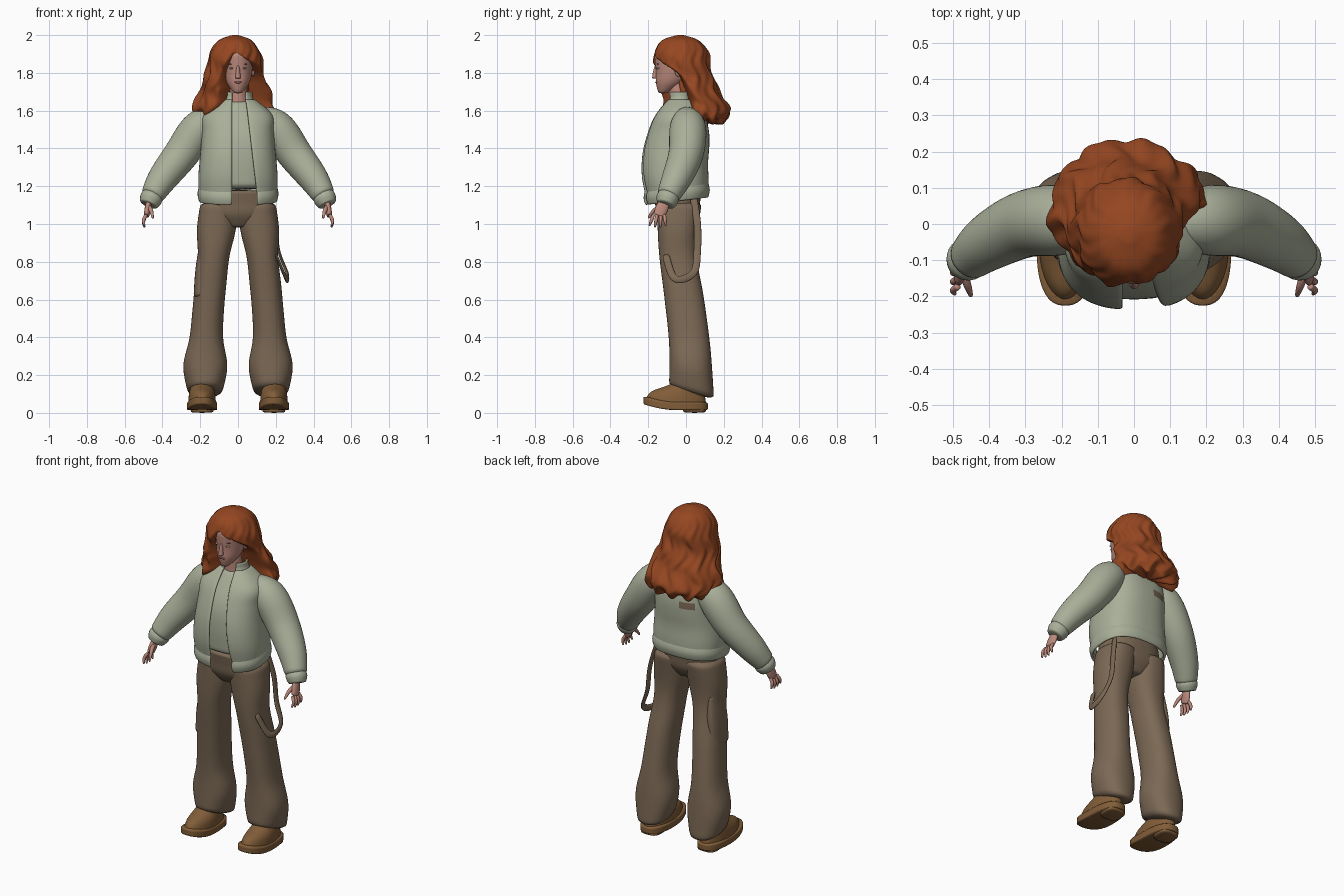
import bpy, bmesh, math
from mathutils import Vector

if "Cube" in bpy.data.objects:
    bpy.data.objects.remove(bpy.data.objects["Cube"])


def material(name, red, green, blue):
    result = bpy.data.materials.new(name)
    result.use_nodes = True
    result.diffuse_color = (red, green, blue, 1)
    shader = result.node_tree.nodes["Principled BSDF"]
    shader.inputs["Base Color"].default_value = (red, green, blue, 1)
    shader.inputs["Roughness"].default_value = 0.8
    return result


SKIN = material("skin", 0.5, 0.25, 0.2)
HAIR = material("copper hair", 0.3, 0.062, 0.015)
CLOTH = material("sage jacket", 0.4, 0.43, 0.32)
CANVAS = material("brown canvas", 0.2, 0.14, 0.09)
LEATHER = material("tan leather", 0.22, 0.11, 0.04)
LIPS = material("lips", 0.4, 0.16, 0.13)
EYE_WHITE = material("eye white", 0.55, 0.52, 0.48)
DARK = material("dark brown", 0.1, 0.06, 0.04)


def sample(values, t):
    """Smooth value at t in 0..1 along evenly spaced keys, or a constant."""
    if not isinstance(values, tuple):
        return values
    last = len(values) - 1
    i = min(int(t * last), last - 1)
    u = t * last - i
    a, b = values[i], values[i + 1]
    before = (b - values[i - 1]) / 2 if i else b - a
    after = (values[i + 2] - a) / 2 if i + 2 <= last else b - a
    ease = u * u * (3 - 2 * u)
    return a + (b - a) * ease + before * u * (1 - u) ** 2 - after * u * u * (1 - u)


def surface(name, rings, mat, closed=True, thick=0, mirror=False):
    """Bridge equal rings of points into a smooth surface."""
    bm = bmesh.new()
    rows = [[bm.verts.new(p) for p in ring] for ring in rings]
    count = len(rows[0])
    for low, high in zip(rows, rows[1:]):
        for i in range(count if closed else count - 1):
            j = (i + 1) % count
            bm.faces.new((low[i], low[j], high[j], high[i]))
    if closed:
        bm.faces.new(rows[0])
        bm.faces.new(rows[-1])
    bmesh.ops.recalc_face_normals(bm, faces=bm.faces)
    mesh = bpy.data.meshes.new(name)
    bm.to_mesh(mesh)
    bm.free()
    mesh.materials.append(mat)
    mesh.polygons.foreach_set("use_smooth", [True] * len(mesh.polygons))
    ob = bpy.data.objects.new(name, mesh)
    bpy.context.collection.objects.link(ob)
    if thick:
        solid = ob.modifiers.new("thickness", "SOLIDIFY")
        solid.thickness, solid.offset = thick, 0
    if mirror:
        ob.modifiers.new("mirror", "MIRROR").use_mirror_merge = False
    smooth = ob.modifiers.new("smooth", "SUBSURF")
    smooth.levels = smooth.render_levels = 1
    return ob


def loft(name, mat, height, width, depth, x=0, y=0, slope=0, power=2, rows=14,
         sides=28, gap=None, shape=None, **options):
    """Stack squarish ovals; gap leaves the front open between two x edges."""
    rings = []
    for row in range(rows + 1):
        t = row / rows
        z, rx, ry, cx, cy, tilt = (sample(v, t) for v in (height, width, depth, x, y, slope))
        start, end = 0, 2 * math.pi * (1 - 1 / sides)
        if gap:
            left, right = (sample(edge, t) for edge in gap)
            start = math.asin((left / rx) ** (power / 2))
            end = 2 * math.pi - math.asin((-right / rx) ** (power / 2))
        ring = []
        for i in range(sides):
            angle = start + (end - start) * i / (sides - 1)
            s, c = math.sin(angle), math.cos(angle)
            px = rx * math.copysign(abs(s) ** (2 / power), s)
            py = -ry * math.copysign(abs(c) ** (2 / power), c)
            factor, lift = shape(t, angle, z) if shape else (1, 0)
            ring.append(Vector((cx + px * factor, cy + py * factor, z + tilt * py + lift)))
        rings.append(ring)
    return surface(name, rings, mat, closed=not gap, **options)


def tube(name, mat, x, y, z, radius, flat=1, rows=10, sides=14, **options):
    """Round or flattened tube along a smooth path."""
    path = [Vector([sample(v, row / rows) for v in (x, y, z)]) for row in range(rows + 1)]
    rings = []
    for row, point in enumerate(path):
        along = path[min(row + 1, rows)] - path[max(row - 1, 0)]
        across = along.cross(Vector((1, 0, 0))).normalized()
        out = across.cross(along).normalized() * flat
        r = sample(radius, row / rows)
        turns = [2 * math.pi * k / sides for k in range(sides)]
        rings.append([point + r * (across * math.cos(a) + out * math.sin(a)) for a in turns])
    return surface(name, rings, mat, **options)


def blob(name, mat, x, y, z, sx, sy, sz):
    bpy.ops.mesh.primitive_uv_sphere_add(segments=16, ring_count=10, location=(x, y, z))
    ob = bpy.context.object
    ob.name, ob.scale = name, (sx, sy, sz)
    ob.data.materials.append(mat)
    bpy.ops.object.shade_smooth()


# Trousers: waist and mirrored flared legs with slanted hems
loft("trouser_waist", CANVAS, height=(0.98, 1.18), y=-0.045, power=2.4,
     width=(0.06, 0.17, 0.185, 0.17), depth=(0.07, 0.11, 0.12, 0.13))
loft("trouser_legs", CANVAS, height=(0.1, 1.12), x=(0.175, 0.17, 0.152, 0.125, 0.1),
     y=(0.03, 0.02, -0.01, -0.045, -0.035),
     width=(0.09, 0.118, 0.09, 0.084, 0.084, 0.084, 0.104, 0.098),
     depth=(0.12, 0.11, 0.105, 0.1, 0.12), slope=(-0.3, -0.1, 0, 0, 0),
     power=2.3, rows=28, mirror=True)
loft("cargo_pocket", CANVAS, height=(0.61, 0.92), x=(-0.2, -0.19, -0.18), y=-0.025,
     width=(0.036, 0.035, 0.02), depth=(0.075, 0.08, 0.06), power=2.5)
tube("hanging_strap", CANVAS, x=(0.17, 0.2, 0.215, 0.26, 0.255, 0.2),
     y=(0.04, 0.06, 0.06, 0.04, -0.06, -0.11), z=(1.14, 1, 0.86, 0.74, 0.71, 0.84),
     radius=0.02, flat=0.4, rows=24)

# Shoes with lifted toes
sole = loft("shoe_soles", LEATHER, height=(0.01, 0.06), x=0.19, y=-0.055,
            width=0.08, depth=0.172, power=2.5, rows=5, mirror=True)
upper = loft("shoe_uppers", LEATHER, height=(0.04, 0.22), x=0.19, y=(-0.055, -0.04, 0.01, 0.03),
             width=(0.074, 0.07, 0.055, 0.05), depth=(0.164, 0.14, 0.08, 0.06), mirror=True)
for shoe_part in (sole, upper):
    for v in shoe_part.data.vertices:
        v.co.z += max(0, -v.co.y - 0.05) ** 2
loft("shoe_heels", LEATHER, height=(0, 0.04), x=0.19, y=0.045,
     width=0.06, depth=0.06, power=3, rows=4, mirror=True)

# Open jacket with a ribbed hem and standing collar, over a shirt
jacket = loft("jacket_body", CLOTH, height=(1.15, 1.66), y=(-0.05, -0.06, -0.04, -0.025),
              width=(0.2, 0.204, 0.198, 0.19, 0.185, 0.178, 0.08),
              depth=(0.16, 0.17, 0.17, 0.168, 0.155, 0.125, 0.065),
              gap=((0.1, 0.07, 0.04), -0.03), power=2.5, rows=26, sides=48, thick=0.014)
loft("jacket_hem", CLOTH, height=(1.12, 1.2), y=-0.05, width=(0.2, 0.208, 0.2), slope=0.12,
     depth=(0.16, 0.17, 0.16), gap=(0.1, -0.03), power=2.5, rows=6, sides=48, thick=0.014)
loft("jacket_collar", CLOTH, height=(1.64, 1.7), y=-0.03, width=(0.085, 0.072, 0.07),
     depth=(0.07, 0.06, 0.06), gap=(0.04, -0.03), rows=6, sides=36, thick=0.012)
loft("inner_shirt", CLOTH, height=(1.18, 1.66), y=(-0.05, -0.06, -0.03),
     width=(0.18, 0.18, 0.17, 0.06), depth=(0.15, 0.15, 0.13, 0.055), power=2.5)

# Worn patch on the upper back
jacket.data.materials.append(CANVAS)
for face in jacket.data.polygons:
    c = face.center
    if c.y > 0.06 and -0.13 < c.x < -0.04 and 1.45 < c.z < 1.49:
        face.material_index = 1

# Puffy sleeves and gathered cuffs
tube("sleeves", CLOTH, x=(0.1, 0.2, 0.3, 0.4, 0.46), y=(0, 0.01, 0, -0.05, -0.1),
     z=(1.57, 1.51, 1.37, 1.24, 1.14), radius=(0.06, 0.098, 0.094, 0.08, 0.06),
     rows=18, sides=20, mirror=True)
tube("cuffs", CLOTH, x=(0.445, 0.475), y=(-0.085, -0.11), z=(1.17, 1.1),
     radius=(0.05, 0.062, 0.048), mirror=True)

# Hands
tube("palms", SKIN, x=(0.465, 0.485), y=(-0.1, -0.145), z=(1.15, 1.04),
     radius=(0.02, 0.03, 0.035, 0.03), flat=0.5, mirror=True)
for i, finger in enumerate(("index", "middle", "ring", "little")):
    root = -0.172 + 0.019 * i
    length = 0.05 + 0.01 * math.sin(i)
    tube(finger + "_fingers", SKIN, x=(0.485, 0.5, 0.495), y=(root, root - 0.022 + 0.01 * i),
         z=(1.05, 1.04 - length), radius=(0.01, 0.01, 0.005), sides=8, mirror=True)
tube("thumbs", SKIN, x=(0.475, 0.46, 0.45), y=(-0.125, -0.17, -0.2), z=(1.1, 1.07, 1.03),
     radius=(0.013, 0.012, 0.006), sides=8, mirror=True)

# Neck, head and face
loft("neck", SKIN, height=(1.6, 1.76), y=-0.04, width=(0.06, 0.05, 0.045), depth=0.05)
loft("head", SKIN, height=(1.69, 1.97), y=(-0.125, -0.085, -0.065, -0.06, -0.055, -0.05),
     width=(0.02, 0.06, 0.075, 0.08, 0.075, 0.02), depth=(0.02, 0.075, 0.095, 0.105, 0.105, 0.03))
loft("nose", SKIN, height=(1.77, 1.84), y=(-0.165, -0.16, -0.15),
     width=(0.015, 0.011, 0.008), depth=0.015)
blob("mouth", LIPS, 0, -0.152, 1.75, 0.022, 0.011, 0.007)
for side, name in ((1, "left"), (-1, "right")):
    x = side * 0.032
    blob(name + "_eye", EYE_WHITE, x, -0.146, 1.825, 0.014, 0.01, 0.006)
    blob(name + "_iris", DARK, x, -0.153, 1.825, 0.004, 0.004, 0.004)
    blob(name + "_brow", DARK, x, -0.147, 1.847, 0.02, 0.008, 0.002)
    blob(name + "_ear", SKIN, side * 0.08, -0.04, 1.81, 0.01, 0.02, 0.03)


def wavy_locks(t, angle, z):
    """Tuck hair behind the face, ripple it, and make the ends ragged."""
    on_left = angle < math.pi
    turn = math.degrees(angle if on_left else 2 * math.pi - angle)
    opening = sample((0, 0, 0, 75, 90, 85, 60) if on_left else (0, 0, 0, 25, 25, 25, 60), t)
    reach = min(1, max(0, (turn - opening) / 10 + 0.5)) if opening > 1 else 1
    low = min(1, 2 * t)
    sway = angle + 0.12 * math.sin(38 * z)
    ripple = 0.035 * math.sin(9 * sway + 9 * z) + 0.025 * math.sin(17 * sway - 14 * z)
    ripple += 0.03 * math.sin(42 * z + 3 * angle)
    return (0.4 + 0.6 * reach) * (1 + ripple * low), 0.02 * t ** 4 * math.sin(11 * angle)


# Long side-parted hair
loft("hair", HAIR, height=(2, 1.97, 1.9, 1.8, 1.7, 1.6, 1.54), x=-0.015,
     y=(-0.03, -0.03, -0.025, -0.02, 0.01, 0.045, 0.08),
     width=(0.02, 0.09, 0.135, 0.155, 0.185, 0.22, 0.18),
     depth=(0.02, 0.1, 0.145, 0.155, 0.17, 0.185, 0.12),
     rows=54, sides=96, shape=wavy_locks)
